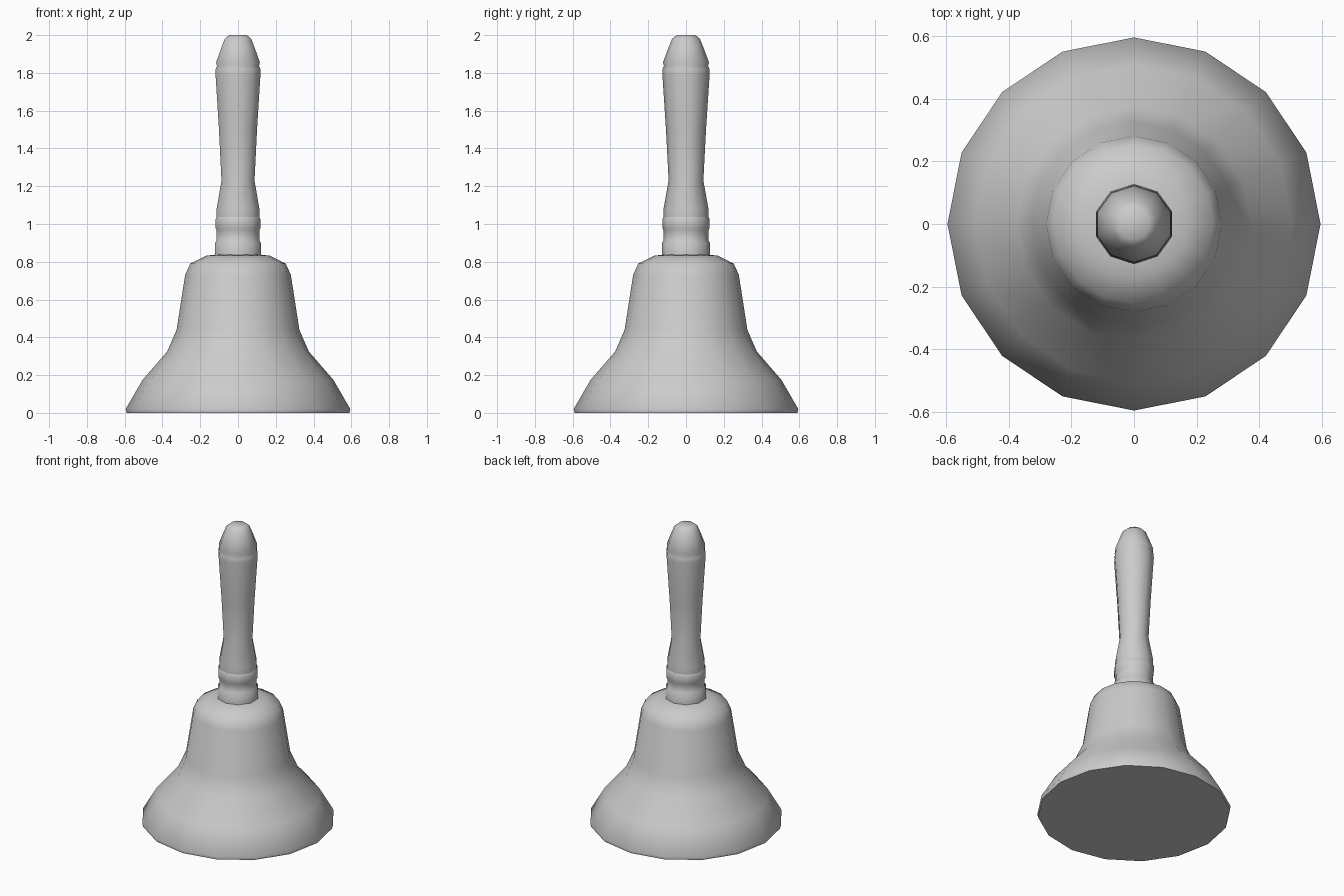
import bpy, bmesh, math

if "Cube" in bpy.data.objects:
    bpy.data.objects.remove(bpy.data.objects["Cube"])


def material(name, rgb):
    m = bpy.data.materials.new(name)
    m.diffuse_color = (*rgb, 1)
    m.use_nodes = True
    m.node_tree.nodes["Principled BSDF"].inputs["Base Color"].default_value = m.diffuse_color
    return m


grey = material("plain grey", (0.6, 0.6, 0.6))


def lathe(name, profile, sides, start, mat, angle):
    """Revolve (radius, height) points about z and close both ends."""
    bm = bmesh.new()
    rings = []
    for r, z in profile:
        rings.append([bm.verts.new((r * math.cos(start + math.tau * i / sides),
                                    r * math.sin(start + math.tau * i / sides), z))
                      for i in range(sides)])
    for a, b in zip(rings, rings[1:]):
        for i in range(sides):
            j = (i + 1) % sides
            bm.faces.new((a[i], a[j], b[j], b[i]))
    bm.faces.new(rings[0][::-1])
    bm.faces.new(rings[-1])
    me = bpy.data.meshes.new(name)
    bm.to_mesh(me)
    bm.free()
    ob = bpy.data.objects.new(name, me)
    bpy.context.collection.objects.link(ob)
    me.materials.append(mat)
    bpy.ops.object.select_all(action='DESELECT')
    ob.select_set(True)
    bpy.context.view_layer.objects.active = ob
    bpy.ops.object.shade_smooth_by_angle(angle=math.radians(angle))
    return ob


# flared bell body with a closed flat underside
lathe("bell_body", [(0.59, 0), (0.595, 0.02), (0.505, 0.175), (0.375, 0.325),
                    (0.325, 0.44), (0.28, 0.73), (0.253, 0.79),
                    (0.17, 0.832), (0.10, 0.84)], 16, 0, grey, 50)

# ringed collar joining bell and handle
lathe("collar", [(0.128, 0.832), (0.128, 0.90), (0.119, 0.912), (0.119, 0.965),
                 (0.125, 0.98), (0.125, 1.025), (0.117, 1.04)],
      10, math.pi / 2, grey, 60)

# waisted grip with a rounded pommel
lathe("handle_grip", [(0.119, 1.03), (0.119, 1.08), (0.092, 1.23), (0.106, 1.5),
                      (0.125, 1.79), (0.124, 1.82), (0.117, 1.838),
                      (0.122, 1.855), (0.094, 1.93), (0.074, 1.98), (0.05, 2.0)],
      10, math.pi / 2, grey, 60)
